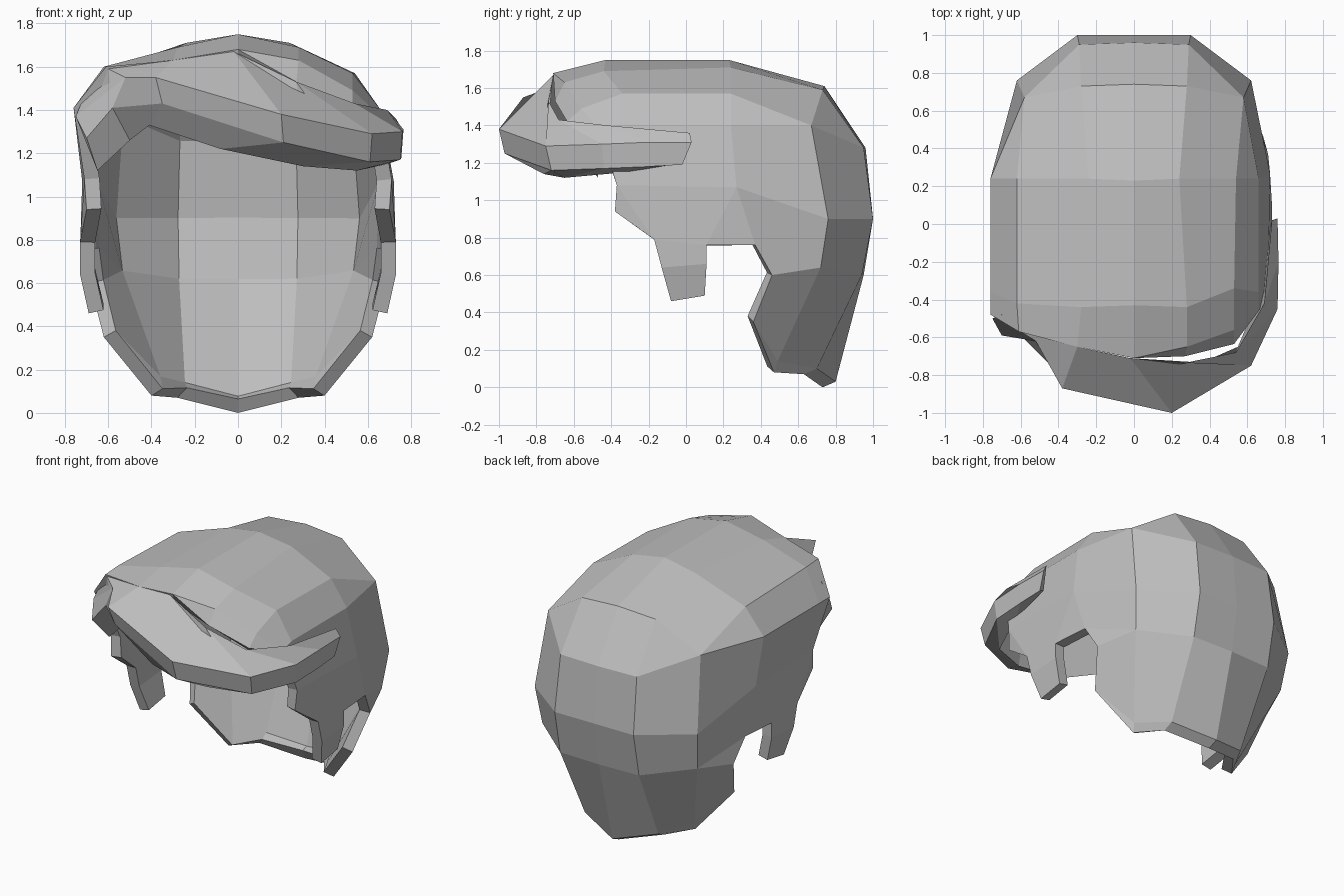
import bpy
import bmesh
from mathutils import Vector

old = bpy.data.objects.get("Cube")
if old:
    bpy.data.objects.remove(old, do_unlink=True)

grey = bpy.data.materials.new("hair grey")
grey.use_nodes = True
tone = (0.52, 0.52, 0.52, 1)
grey.diffuse_color = tone
grey.node_tree.nodes["Principled BSDF"].inputs["Base Color"].default_value = tone


def make_object(name, points, faces):
    """Build a flat-shaded mesh from named points, facing outwards."""
    bm = bmesh.new()
    verts = {key: bm.verts.new(co) for key, co in points.items()}
    for face in faces:
        bm.faces.new([verts[key] for key in face])
    bmesh.ops.recalc_face_normals(bm, faces=bm.faces)
    centre = Vector((0, 0, 0.9))
    if sum(f.normal.dot(f.calc_center_median() - centre) * f.calc_area() for f in bm.faces) < 0:
        bmesh.ops.reverse_faces(bm, faces=bm.faces)
    mesh = bpy.data.meshes.new(name)
    bm.to_mesh(mesh)
    bm.free()
    mesh.materials.append(grey)
    obj = bpy.data.objects.new(name, mesh)
    bpy.context.collection.objects.link(obj)
    return obj


# Centre line from the front hairline over the crown to the nape
points = {
    "front": (0, -.71, 1.68), "crown": (0, -.43, 1.75), "top": (0, .23, 1.75),
    "brow": (0, .74, 1.61), "back1": (0, .96, 1.28), "back2": (0, 1, .9),
    "back3": (0, .95, .6), "nape": (0, .8, .03), "lip": (0, .73, 0),
}
faces = []

# One side: strips near the middle (m), the rim (r), the widest row (w), and the ear area
side = {
    "m_crown": (.28, -.44, 1.69), "m_top": (.24, .24, 1.71), "m_brow": (.28, .73, 1.59),
    "d1": (.29, .95, 1.28), "d2": (.3, 1, .9), "d3": (.3, .94, .6), "d4": (.28, .7, .1),
    "c1": (.58, .67, 1.4), "c2": (.62, .76, .9), "c3": (.59, .72, .64), "c4": (.41, .49, .14),
    "d5": (.28, .63, .07), "c5": (.4, .47, .08),
    "b1": (.72, .27, 1.07), "a1": (.71, -.37, 1.08), "a2": (.7, -.38, .94),
    "s1": (.73, -.17, .79), "s2": (.73, -.13, .64), "s3": (.69, -.08, .46),
    "n3": (.69, .1, .49), "n2": (.73, .11, .66), "n1": (.73, .11, .76),
    "e1": (.71, .37, .76), "e2": (.685, .46, .6), "e3": (.62, .36, .35),
}
crown_faces = [
    "front crown m_crown m_front", "crown top m_top m_crown", "top brow m_brow m_top",
    "m_front m_crown r_crown r_front", "m_crown m_top r_top r_crown", "m_top m_brow c1 r_top",
    "r_front r_crown w_crown w_front", "r_crown r_top w_top w_crown", "r_top c1 w_top",
]
back_faces = [
    "brow back1 d1 m_brow", "m_brow d1 c1", "back1 back2 d2 d1", "back2 back3 d3 d2",
    "back3 nape d4 d3", "d1 d2 c2 c1", "d2 d3 c3 c2", "d3 d4 c4 c3",
    "nape lip d5 d4", "d4 d5 c5 c4", "c4 c5 e3",
]
ear_faces = [
    "w_top c1 c2 b1", "w_crown w_top b1 a1", "w_front w_crown a1", "a1 a2 s1", "a1 s1 n1 b1",
    "s1 s2 n2 n1", "s2 s3 n3 n2", "b1 n1 e1", "b1 e1 c3 c2", "e1 e2 c3", "e2 e3 c4 c3",
]

# The hairline differs: swept back with a turned-down lip on +x, fuller on -x
edges = {
    1: {"m_front": (.28, -.65, 1.63), "r_front": (.53, -.56, 1.49), "w_front": (.66, -.46, 1.37),
        "r_crown": (.53, -.34, 1.57), "r_top": (.54, .24, 1.57),
        "w_crown": (.66, -.36, 1.4), "w_top": (.66, .24, 1.4),
        "m_lip": (.27, -.7, 1.53), "r_lip": (.53, -.635, 1.42)},
    -1: {"m_front": (.3, -.65, 1.63), "r_front": (.61, -.57, 1.6), "w_front": (.76, -.48, 1.41),
         "r_crown": (.62, -.42, 1.6), "r_top": (.62, .24, 1.58),
         "w_crown": (.76, -.36, 1.41), "w_top": (.76, .24, 1.41)},
}
lip_faces = {1: ["front m_front m_lip", "m_front r_front r_lip m_lip", "r_front w_front r_lip"],
             -1: []}
centre_names = set(points)
for sign, extra in edges.items():
    for key, (x, y, z) in {**side, **extra}.items():
        points[f"{key}{sign}"] = (x * sign, y, z)
    for row in crown_faces + back_faces + ear_faces + lip_faces[sign]:
        faces.append([k if k in centre_names else f"{k}{sign}" for k in row.split()])

cap = make_object("hair_cap", points, faces)
thick = cap.modifiers.new("Thickness", "SOLIDIFY")
thick.thickness = 0.07
thick.offset = -1

# Swept fringe: sections run inner top, outer top, outer bottom, inner bottom
sections = [
    [(-.70, -.48, 1.49), (-.75, -.50, 1.37), (-.70, -.59, 1.27), (-.65, -.47, 1.12)],
    [(-.60, -.57, 1.59), (-.52, -.62, 1.55), (-.58, -.61, 1.41), (-.50, -.57, 1.26)],
    [(-.30, -.65, 1.63), (-.38, -.87, 1.55), (-.35, -.84, 1.43), (-.41, -.70, 1.33)],
    [(-.02, -.71, 1.67), (.20, -1.0, 1.38), (.21, -.97, 1.25), (-.08, -.82, 1.22)],
    [(.27, -.735, 1.53), (.62, -.75, 1.29), (.61, -.72, 1.16), (.30, -.76, 1.14)],
    [(.54, -.68, 1.43), (.76, -.45, 1.30), (.75, -.44, 1.17), (.55, -.65, 1.12)],
    [(.69, -.42, 1.40), (.765, -.2, 1.31), (.755, -.2, 1.18), (.69, -.32, 1.15)],
    [(.73, .02, 1.36), (.76, .03, 1.31), (.75, -.02, 1.19), (.72, -.02, 1.20)],
]
ring = {(i, j): co for i, sec in enumerate(sections) for j, co in enumerate(sec)}
loft = [[(i, j), (i + 1, j), (i + 1, (j + 1) % 4), (i, (j + 1) % 4)]
        for i in range(len(sections) - 1) for j in range(4)]
loft += [[(i, j) for j in range(4)] for i in (0, len(sections) - 1)]
make_object("swept_fringe", ring, loft)
